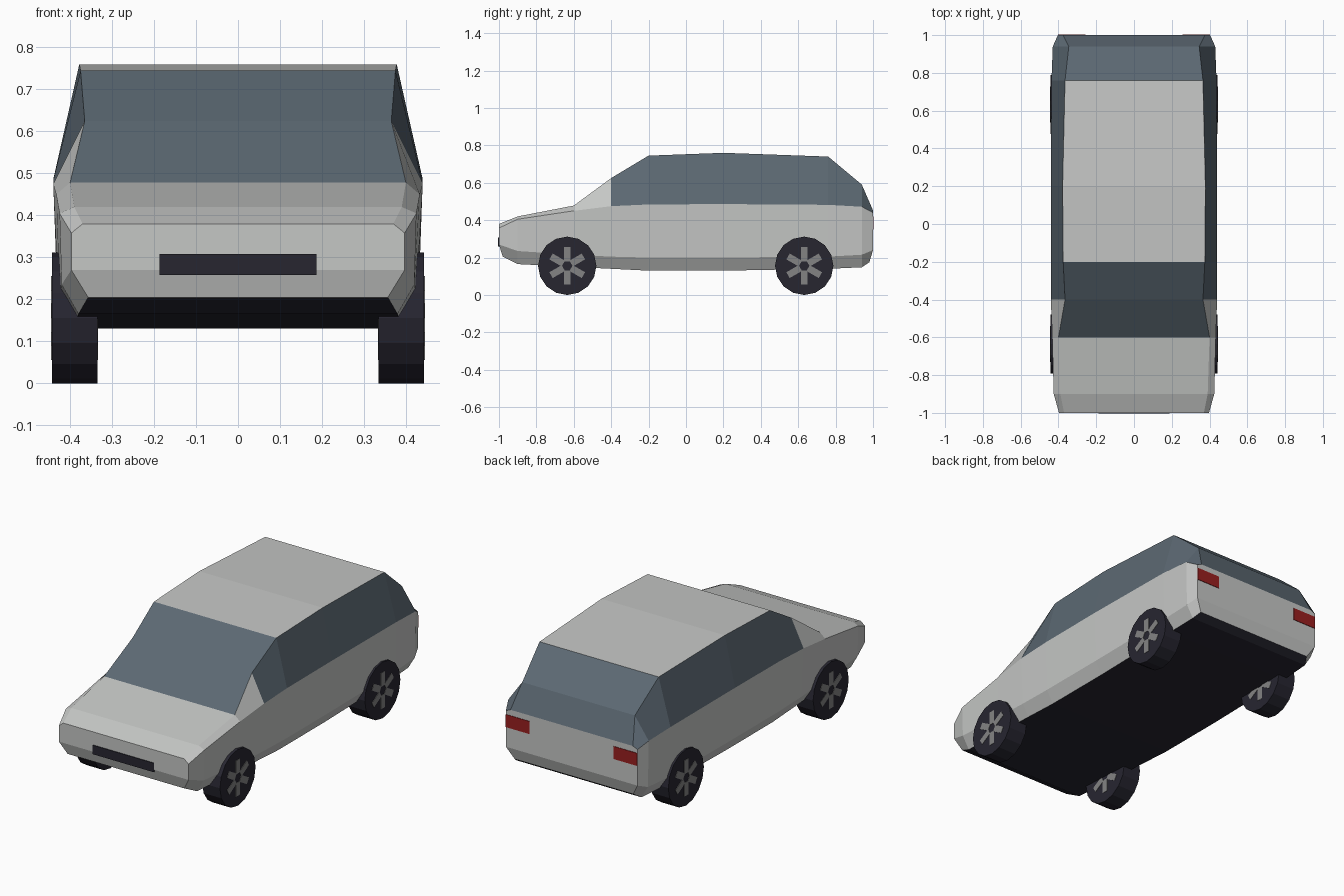
import bpy
import bmesh
from math import cos, sin, pi
from mathutils import Matrix

default_cube = bpy.data.objects.get("Cube")
if default_cube:
    bpy.data.objects.remove(default_cube, do_unlink=True)


def make_material(name, red, green, blue):
    material = bpy.data.materials.new(name)
    material.use_nodes = True
    colour = (red, green, blue, 1)
    material.diffuse_color = colour
    for node in material.node_tree.nodes:
        if node.type == "BSDF_PRINCIPLED":
            node.inputs["Base Color"].default_value = colour
    return material


silver = make_material("silver paint", 0.56, 0.57, 0.56)
glass = make_material("tinted glass", 0.107, 0.14, 0.17)
dark = make_material("dark rubber", 0.02, 0.019, 0.03)
red = make_material("red lamp", 0.32, 0.014, 0.014)
grey = make_material("wheel metal", 0.23, 0.23, 0.23)
BODY, GLASS, DARK = range(3)


def finish(bm, name, materials):
    bmesh.ops.recalc_face_normals(bm, faces=bm.faces)
    mesh = bpy.data.meshes.new(name)
    bm.to_mesh(mesh)
    bm.free()
    for material in materials:
        mesh.materials.append(material)
    obj = bpy.data.objects.new(name, mesh)
    bpy.context.collection.objects.link(obj)
    return obj


def add_box(bm, centre, size, turn=None):
    matrix = Matrix.Translation(centre) @ Matrix.Diagonal((*size, 1))
    if turn:
        matrix = turn @ matrix
    bmesh.ops.create_cube(bm, size=1, matrix=matrix)


# Body sections: y, sill z, flank x and z, belt x and z, top x and z
sections = [
    (-1.0, 0.205, 0.397, 0.27, 0.397, 0.358, 0.37, 0.38),
    (-0.9, 0.165, 0.42, 0.235, 0.425, 0.405, 0.39, 0.42),
    (-0.6, 0.15, 0.425, 0.215, 0.433, 0.45, 0.40, 0.478),
    (-0.4, 0.14, 0.428, 0.205, 0.44, 0.475, 0.365, 0.625),
    (-0.2, 0.13, 0.43, 0.2, 0.44, 0.484, 0.375, 0.745),
    (0.2, 0.13, 0.43, 0.2, 0.44, 0.486, 0.378, 0.76),
    (0.76, 0.14, 0.43, 0.205, 0.437, 0.482, 0.365, 0.74),
    (0.94, 0.148, 0.425, 0.215, 0.43, 0.472, 0.345, 0.59),
    (1.0, 0.175, 0.403, 0.24, 0.403, 0.44, 0.375, 0.452),
]


def build_body():
    bm = bmesh.new()
    rings = []
    for y, sill, flank_x, flank_z, belt_x, belt_z, top_x, top_z in sections:
        half = [(flank_x - 0.04, sill), (flank_x, flank_z),
                (belt_x, belt_z), (top_x, top_z)]
        outline = half + [(-x, z) for x, z in reversed(half)]
        ring = [bm.verts.new((x, y, z)) for x, z in outline]
        if abs(y) == 1:
            # The bumper tucks under at both ends
            ring[0].co.y = ring[-1].co.y = y * 0.98
        rings.append(ring)
    for i, (a, b) in enumerate(zip(rings, rings[1:])):
        for j in range(len(a)):
            k = (j + 1) % len(a)
            face = bm.faces.new((a[j], a[k], b[k], b[j]))
            middle = (a[j].co.y + b[j].co.y) / 2
            if j == 7:
                face.material_index = DARK
            elif j in (2, 4) and middle > -0.4:
                face.material_index = GLASS
            elif j == 3 and (-0.6 < middle < -0.2 or middle > 0.76):
                face.material_index = GLASS
    for ring in (rings[0], rings[-1]):
        bm.faces.new(ring[1:7])
        bm.faces.new((ring[0], ring[1], ring[6], ring[7]))
    return finish(bm, "body", [silver, glass, dark])


build_body()

# Grille plate
bm = bmesh.new()
add_box(bm, (0, -1, 0.283), (0.374, 0.008, 0.05))
finish(bm, "grille", [dark])

# Tail lamps
for side, label in ((1, "left"), (-1, "right")):
    bm = bmesh.new()
    add_box(bm, (side * 0.33, 1, 0.385), (0.145, 0.006, 0.07))
    finish(bm, label + "_tail_lamp", [red])

# Wheels: a tyre with flat spokes on both faces
RADIUS, WIDTH, SPOKES = 0.156, 0.108, 6


def build_wheel(name, x, y):
    centre = Matrix.Translation((x, y, RADIUS))
    bm = bmesh.new()
    bmesh.ops.create_cone(bm, cap_ends=True, segments=16, radius1=RADIUS,
                          radius2=RADIUS, depth=WIDTH,
                          matrix=centre @ Matrix.Rotation(pi / 2, 4, "Y"))
    finish(bm, name + "_tyre", [dark])
    bm = bmesh.new()
    for face_side in (-1, 1):
        for i in range(SPOKES):
            turn = centre @ Matrix.Rotation(2 * pi * i / SPOKES, 4, "X")
            add_box(bm, (face_side * WIDTH / 2, 0, 0.062),
                    (0.004, 0.036, 0.076), turn)
    finish(bm, name + "_spokes", [grey])


for end, y in (("front", -0.635), ("rear", 0.632)):
    for side, label in ((1, "left"), (-1, "right")):
        build_wheel(end + "_" + label + "_wheel", side * 0.389, y)
